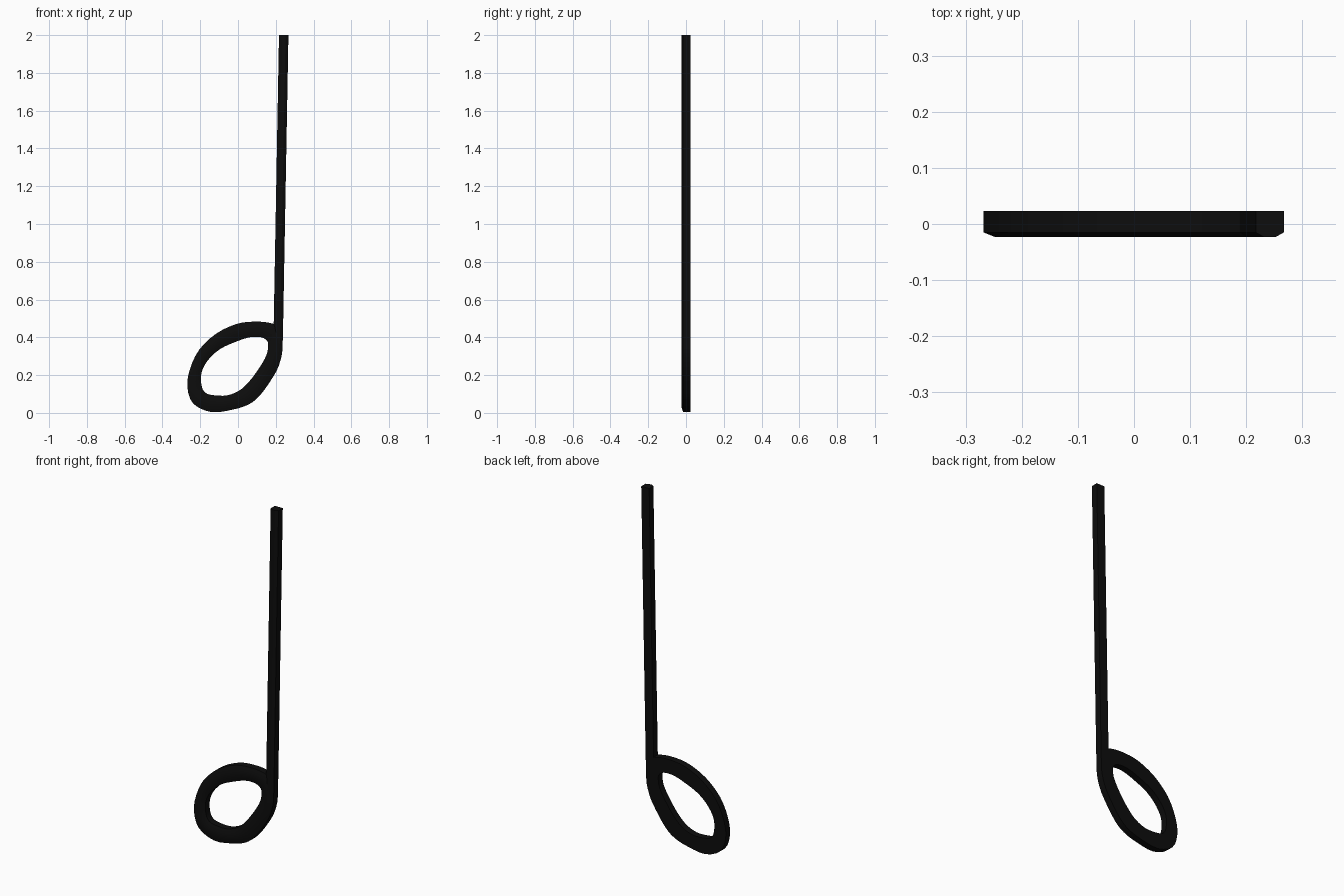
import bpy
from mathutils import Vector

if "Cube" in bpy.data.objects:
    bpy.data.objects.remove(bpy.data.objects["Cube"])

BACK, SIDE, FRONT = 0.0235, -0.015, -0.0235

black = bpy.data.materials.new("black")
black.diffuse_color = (0.004, 0.004, 0.004, 1)
black.use_nodes = True
black.node_tree.nodes["Principled BSDF"].inputs["Base Color"].default_value = black.diffuse_color


def loft(name, pairs, closed):
    """Sweep a flat-backed, gently crowned section between edge pairs."""
    verts, faces = [], []
    for a, b in pairs:
        for t, y in ((0, BACK), (0, SIDE), (0.3, FRONT), (0.7, FRONT), (1, SIDE), (1, BACK)):
            p = a.lerp(b, t)
            verts.append((p.x, y, p.y))
    n = len(pairs)
    for i in range(n if closed else n - 1):
        j = (i + 1) % n
        for k in range(6):
            m = (k + 1) % 6
            faces.append((i * 6 + k, i * 6 + m, j * 6 + m, j * 6 + k))
    if not closed:
        faces += [tuple(range(5, -1, -1)), tuple(range((n - 1) * 6, n * 6))]
    mesh = bpy.data.meshes.new(name)
    mesh.from_pydata(verts, [], faces)
    mesh.materials.append(black)
    ob = bpy.data.objects.new(name, mesh)
    bpy.context.collection.objects.link(ob)
    bpy.ops.object.select_all(action='DESELECT')
    ob.select_set(True)
    bpy.context.view_layer.objects.active = ob
    bpy.ops.object.mode_set(mode='EDIT')
    bpy.ops.mesh.select_all(action='SELECT')
    bpy.ops.mesh.normals_make_consistent(inside=False)
    bpy.ops.object.mode_set(mode='OBJECT')
    bpy.ops.object.shade_smooth_by_angle(angle=0.5)
    return ob


def smooth_loop(pts, steps=3):
    """Closed Catmull-Rom curve through the points."""
    out, n = [], len(pts)
    for i in range(n):
        p0, p1, p2, p3 = (Vector(pts[(i + k) % n]) for k in (-1, 0, 1, 2))
        for s in range(steps):
            t = s / steps
            out.append(0.5 * (2 * p1 + (p2 - p0) * t + (2 * p0 - 5 * p1 + 4 * p2 - p3) * t * t
                              + (3 * p1 - p0 - 3 * p2 + p3) * t ** 3))
    return out


# Open oval note head
outer = [(.215, .448), (.165, .477), (.08, .483), (-.01, .470), (-.115, .42), (-.205, .335),
         (-.255, .23), (-.268, .135), (-.236, .048), (-.14, .004), (-.03, .017),
         (.055, .044), (.114, .09), (.177, .177), (.216, .25), (.236, .345)]
inner = [(.156, .378), (.124, .40), (.06, .40), (-.02, .373), (-.098, .336), (-.16, .278),
         (-.193, .214), (-.193, .145), (-.172, .106), (-.124, .093), (-.056, .093),
         (.008, .119), (.06, .167), (.114, .24), (.15, .304), (.159, .347)]
loft("note_head", list(zip(smooth_loop(outer), smooth_loop(inner))), True)

# Slightly leaning stem
loft("note_stem", [(Vector((.186, .40)), Vector((.236, .345))),
                   (Vector((.189, .47)), Vector((.239, .47))),
                   (Vector((.217, 2.0)), Vector((.267, 2.0)))], False)
